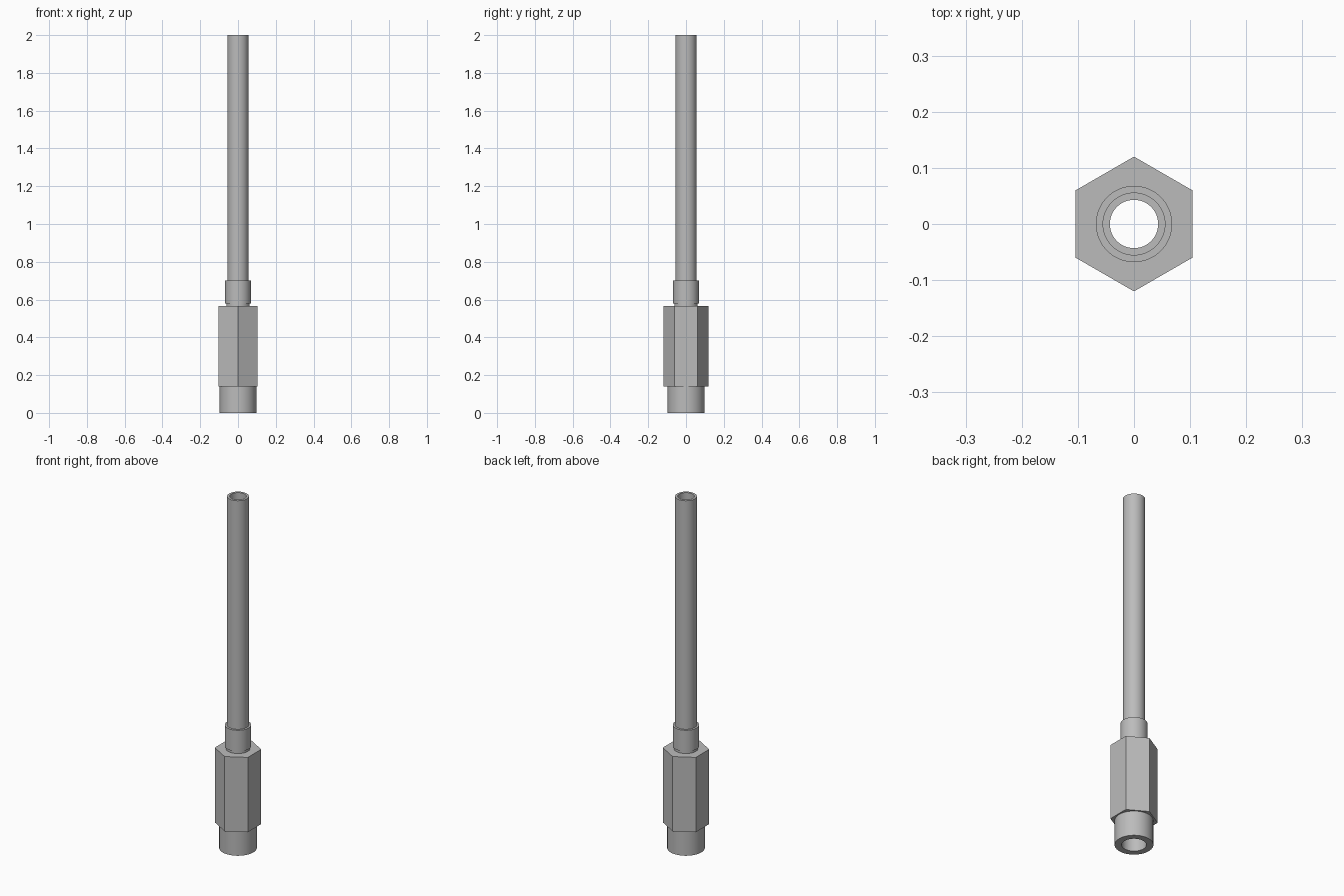
import bpy
import bmesh
import math

cube = bpy.data.objects.get("Cube")
if cube:
    bpy.data.objects.remove(cube, do_unlink=True)

steel = bpy.data.materials.new("grey_steel")
steel.use_nodes = True
colour = (0.5, 0.5, 0.5, 1)
steel.diffuse_color = colour
steel.node_tree.nodes["Principled BSDF"].inputs["Base Color"].default_value = colour

SIDES = 60
HEX_FLAT = 0.104  # half the width across flats


def hex_radius(angle):
    """Distance from the axis to a hexagon with flats facing +x and -x."""
    step = math.pi / 3
    return HEX_FLAT / math.cos(angle - step * round(angle / step))


def lathe(name, profile):
    """Revolve a closed (radius, z) loop; radius None follows the hexagon."""
    bm = bmesh.new()
    rings = []
    for i in range(SIDES):
        a = math.tau * i / SIDES
        ring = []
        for radius, z in profile:
            r = hex_radius(a) if radius is None else radius
            ring.append(bm.verts.new((r * math.cos(a), r * math.sin(a), z)))
        rings.append(ring)
    n = len(profile)
    for i in range(SIDES):
        here, there = rings[i], rings[(i + 1) % SIDES]
        for j in range(n):
            k = (j + 1) % n
            bm.faces.new((here[j], there[j], there[k], here[k]))
    bmesh.ops.recalc_face_normals(bm, faces=bm.faces[:])
    mesh = bpy.data.meshes.new(name)
    bm.to_mesh(mesh)
    bm.free()
    mesh.materials.append(steel)
    obj = bpy.data.objects.new(name, mesh)
    bpy.context.collection.objects.link(obj)
    bpy.ops.object.select_all(action="DESELECT")
    obj.select_set(True)
    bpy.context.view_layer.objects.active = obj
    bpy.ops.object.shade_smooth_by_angle(angle=math.radians(30))
    return obj


BORE, PIPE, NECK, COLLAR, SHANK = 0.043, 0.056, 0.062, 0.068, 0.097
SEAT, NUT_BOTTOM, NUT_TOP = 0.25, 0.14, 0.565

# Round shank and hexagonal nut, sharing one bore
lathe("shank", [(NECK, 0), (SHANK, 0), (SHANK, NUT_BOTTOM), (NECK, NUT_BOTTOM)])
lathe("hex_nut", [(NECK, NUT_BOTTOM), (None, NUT_BOTTOM), (None, NUT_TOP), (NECK, NUT_TOP)])

# Sleeve with a narrow neck below its collar
lathe("sleeve", [(PIPE, SEAT), (NECK, SEAT), (NECK, 0.58), (COLLAR, 0.58),
                 (COLLAR, 0.7), (PIPE, 0.7)])

# Long hollow pipe seated inside the nut
lathe("pipe", [(BORE, SEAT), (PIPE, SEAT), (PIPE, 2), (BORE, 2)])
